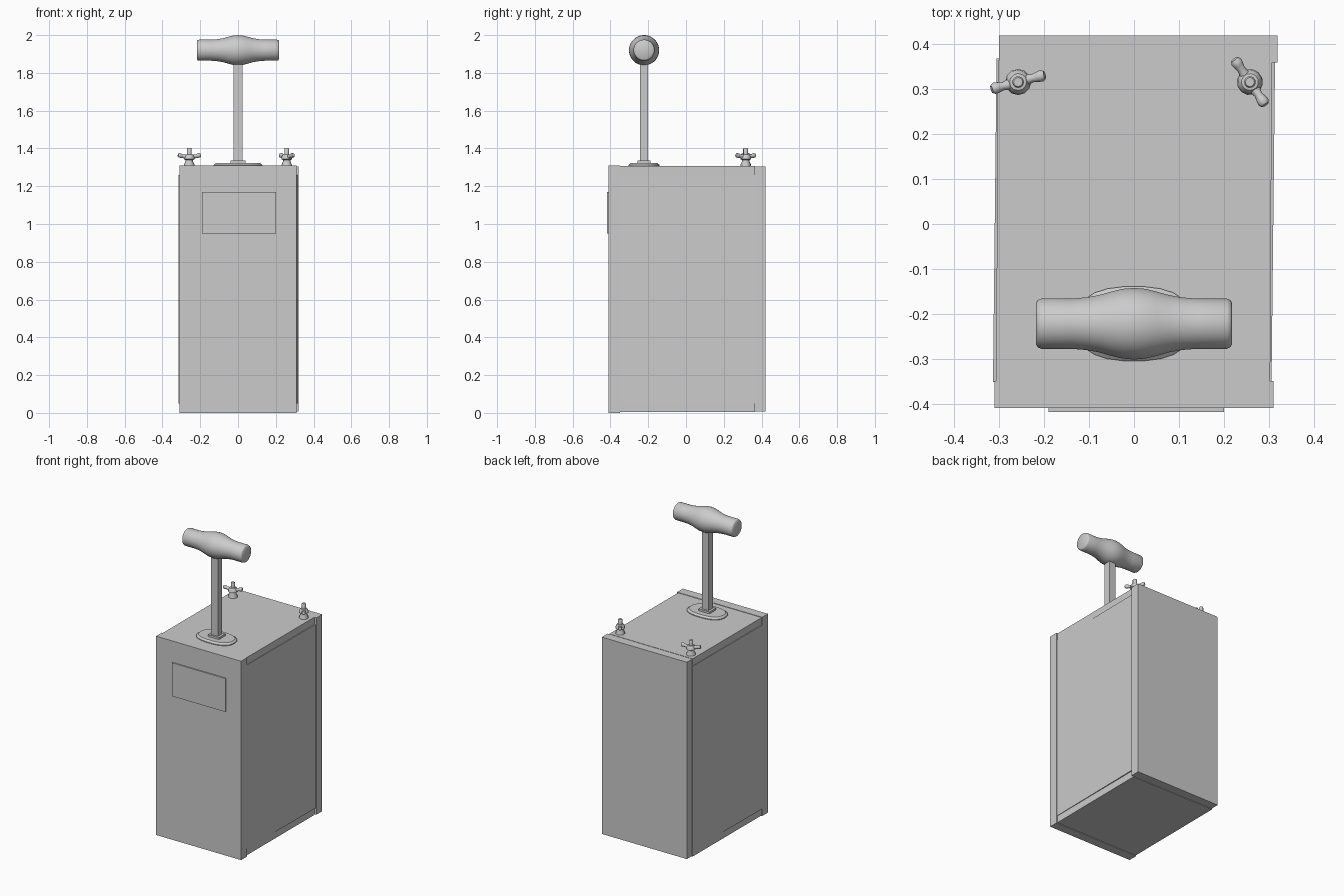
import bpy, bmesh, math
from mathutils import Matrix, Vector

if "Cube" in bpy.data.objects:
    bpy.data.objects.remove(bpy.data.objects["Cube"], do_unlink=True)

grey = bpy.data.materials.new("plain grey")
grey.use_nodes = True
colour = (0.6, 0.6, 0.6, 1)
grey.diffuse_color = colour
grey.node_tree.nodes["Principled BSDF"].inputs["Base Color"].default_value = colour


def finish(name, bm, smooth=None):
    bmesh.ops.recalc_face_normals(bm, faces=bm.faces)
    mesh = bpy.data.meshes.new(name)
    bm.to_mesh(mesh)
    bm.free()
    mesh.materials.append(grey)
    ob = bpy.data.objects.new(name, mesh)
    bpy.context.collection.objects.link(ob)
    if smooth:
        bpy.ops.object.select_all(action='DESELECT')
        ob.select_set(True)
        bpy.context.view_layer.objects.active = ob
        bpy.ops.object.shade_smooth_by_angle(angle=math.radians(smooth))
    return ob


def box(name, low, high, turn=0):
    low, high = Vector(low), Vector(high)
    bm = bmesh.new()
    bmesh.ops.create_cube(bm, size=1)
    bmesh.ops.scale(bm, vec=high - low, verts=bm.verts)
    bmesh.ops.translate(bm, vec=(low + high) / 2, verts=bm.verts)
    bmesh.ops.rotate(bm, matrix=Matrix.Rotation(turn, 3, 'Z'), verts=bm.verts)
    return finish(name, bm)


def loft(bm, profile, sides, outline=None, matrix=Matrix()):
    """Stack rings from (radius, height) pairs and cap both ends."""
    rings = []
    for r, h in profile:
        ring = []
        for i in range(sides):
            a = math.tau * (i + 0.5) / sides
            x, y = outline(a, r) if outline else (r * math.cos(a), r * math.sin(a))
            ring.append(bm.verts.new(matrix @ Vector((x, y, h))))
        rings.append(ring)
    for a, b in zip(rings, rings[1:]):
        for i in range(sides):
            j = (i + 1) % sides
            bm.faces.new((a[i], a[j], b[j], b[i]))
    bm.faces.new(rings[0])
    bm.faces.new(rings[-1])


# Crate boards, slightly out of true
skew = -0.011
box("front_board", (-0.31, -0.41, 0), (0.31, -0.35, 1.31))
box("back_board", (-0.30, 0.36, 0.008), (0.32, 0.42, 1.305))
box("top_board", (-0.305, -0.352, 1.26), (0.305, 0.362, 1.307), skew / 2)
box("bottom_board", (-0.305, -0.352, 0.004), (0.305, 0.362, 0.05), skew / 2)
for name, s in (("right_board", -1), ("left_board", 1)):
    x0, x1 = sorted((s * 0.25, s * 0.31))
    box(name, (x0, -0.355, 0.05), (x1, 0.365, 1.26), skew)
box("front_label_plate", (-0.19, -0.418, 0.95), (0.20, -0.409, 1.17))

# Plunger: oval flange, collar, square shaft and turned grip
py = -0.222


def oval(a, r):
    c, s = math.cos(a), math.sin(a)
    return (r * math.copysign(abs(c) ** 0.8, c),
            (r - 0.047) * math.copysign(abs(s) ** 0.8, s))


bm = bmesh.new()
loft(bm, [(0.13, 1.30), (0.13, 1.312), (0.118, 1.322)], 24, oval, Matrix.Translation((0, py, 0)))
finish("plunger_flange", bm, 30)
box("plunger_collar", (-0.04, py - 0.035, 1.31), (0.04, py + 0.035, 1.335))
box("plunger_shaft", (-0.025, py - 0.022, 1.31), (0.025, py + 0.022, 1.88))

half = [(0.080, 0.0), (0.078, 0.025), (0.072, 0.05), (0.064, 0.078), (0.059, 0.105),
        (0.056, 0.14), (0.056, 0.207), (0.053, 0.214), (0.047, 0.218)]
grip = [(r, -h) for r, h in half[:0:-1]] + half
bm = bmesh.new()
loft(bm, grip, 32, None, Matrix.Translation((0, py, 1.92)) @ Matrix.Rotation(math.pi / 2, 4, 'Y'))
finish("plunger_grip", bm, 40)

# Wing nut terminals
stem = [(0.029, 1.30), (0.027, 1.316), (0.019, 1.333), (0.019, 1.338), (0.029, 1.343),
        (0.027, 1.358), (0.019, 1.368), (0.013, 1.369), (0.013, 1.398), (0.010, 1.402)]
wing = [(0.014, 0.015), (0.009, 0.035), (0.012, 0.048), (0.013, 0.056), (0.009, 0.063)]
for name, x, angle in (("right_wing_nut", -0.258, 15), ("left_wing_nut", 0.258, -56)):
    place = Matrix.Translation((x, 0.316, 0)) @ Matrix.Rotation(math.radians(angle), 4, 'Z')
    bm = bmesh.new()
    loft(bm, stem, 12, None, place)
    for s in (-1, 1):
        tilt = Matrix.Rotation(s * math.radians(76), 4, 'Y')
        loft(bm, wing, 10, None, place @ Matrix.Translation((0, 0, 1.35)) @ tilt)
    finish(name, bm, 40)
